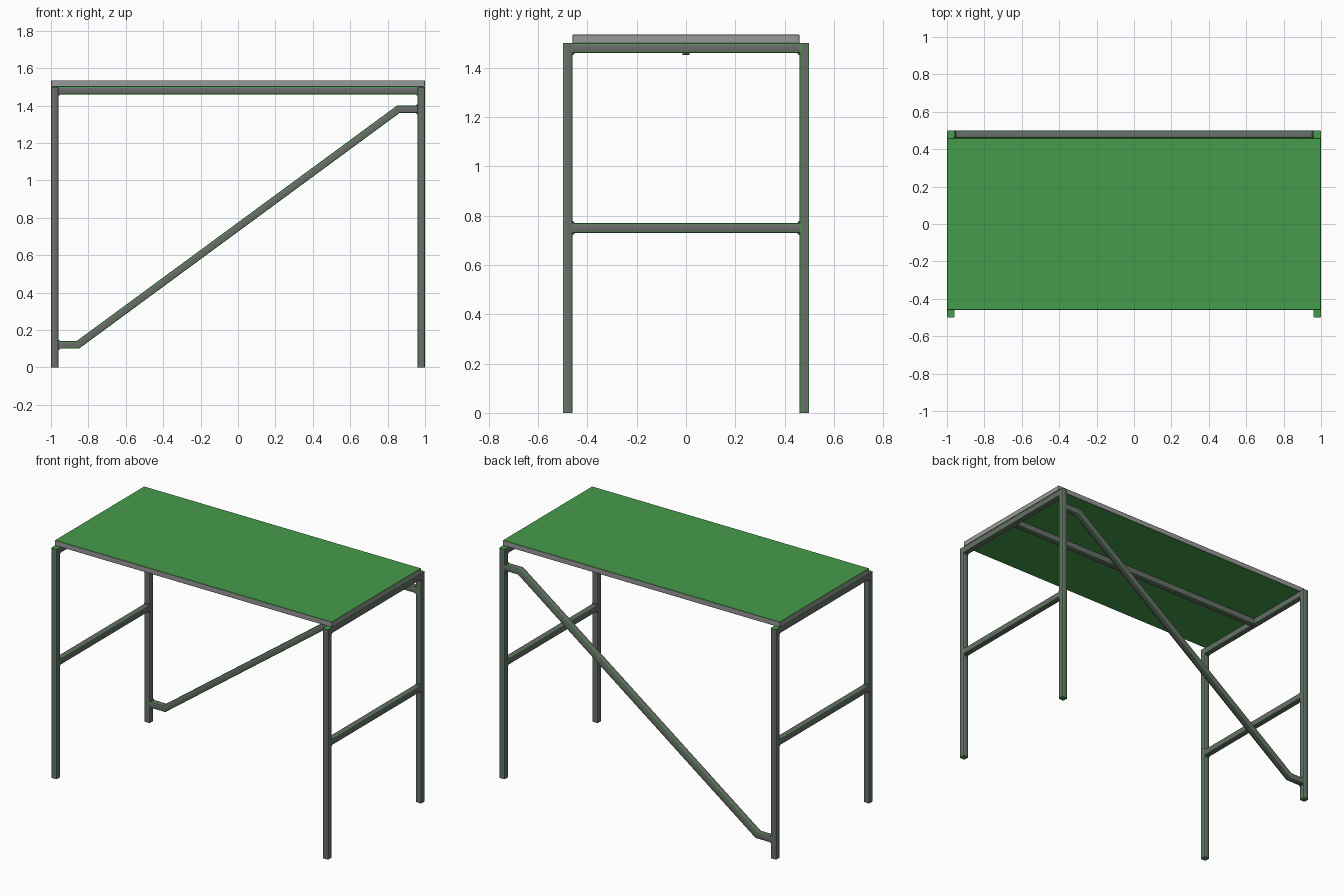
import bpy, bmesh, math
from mathutils import Vector

if "Cube" in bpy.data.objects:
    bpy.data.objects.remove(bpy.data.objects["Cube"])

W = 0.04            # tube width
R = 0.006           # tube corner radius


def colour(name, rgb):
    m = bpy.data.materials.new(name)
    m.diffuse_color = (*rgb, 1)
    m.use_nodes = True
    m.node_tree.nodes["Principled BSDF"].inputs["Base Color"].default_value = m.diffuse_color
    return m


GREEN = colour("green_paint", (0.06, 0.33, 0.07))
STEEL = colour("dark_steel", (0.15, 0.15, 0.15))
EDGE = colour("light_edge", (0.32, 0.32, 0.32))


def finish(name, bm, mats, smooth=True):
    bmesh.ops.recalc_face_normals(bm, faces=bm.faces[:])
    me = bpy.data.meshes.new(name)
    bm.to_mesh(me)
    bm.free()
    for m in mats:
        me.materials.append(m)
    ob = bpy.data.objects.new(name, me)
    bpy.context.collection.objects.link(ob)
    if smooth:
        bpy.ops.object.select_all(action='DESELECT')
        ob.select_set(True)
        bpy.context.view_layer.objects.active = ob
        bpy.ops.object.shade_smooth_by_angle(angle=math.radians(35))
    return ob


def profile():
    """Rounded square, three points per corner."""
    c = W / 2 - R
    pts = []
    for k, (sx, sy) in enumerate([(1, 1), (-1, 1), (-1, -1), (1, -1)]):
        for s in range(3):
            a = math.radians(90 * k + 45 * s)
            pts.append((sx * c + R * math.cos(a), sy * c + R * math.sin(a)))
    return pts


def tube(name, path, side):
    """Sweep the rounded square along a flat path with mitred bends."""
    path = [Vector(p) for p in path]
    side = Vector(side)
    dirs = [(b - a).normalized() for a, b in zip(path, path[1:])]
    bm = bmesh.new()
    rings = []
    for i, p in enumerate(path):
        d0, d1 = dirs[max(i - 1, 0)], dirs[min(i, len(dirs) - 1)]
        t = (d0 + d1).normalized()
        up = t.cross(side) / t.dot(d1)
        rings.append([bm.verts.new(p + side * x + up * y) for x, y in profile()])
    for a, b in zip(rings, rings[1:]):
        for j in range(12):
            k = (j + 1) % 12
            f = bm.faces.new((a[j], a[k], b[k], b[j]))
            f.material_index = 1 if j % 3 == 2 else 0
    bm.faces.new(rings[0])
    bm.faces.new(rings[-1])
    return finish(name, bm, [GREEN, STEEL])


def weld(name, at, direction, length=0.03):
    """Small round bead filling an inside corner."""
    bm = bmesh.new()
    q = Vector((0, 0, 1)).rotation_difference(Vector(direction))
    bmesh.ops.create_cone(bm, cap_ends=True, segments=8, radius1=0.008,
                          radius2=0.008, depth=length)
    bmesh.ops.rotate(bm, verts=bm.verts, matrix=q.to_matrix())
    bmesh.ops.translate(bm, verts=bm.verts, vec=at)
    finish(name, bm, [STEEL])


# table top: green faces, grey rim
bm = bmesh.new()
bmesh.ops.create_cube(bm, size=1)
bmesh.ops.scale(bm, verts=bm.verts, vec=(2, 0.92, 0.035))
bmesh.ops.translate(bm, verts=bm.verts, vec=(0, 0, 1.5175))
bmesh.ops.bevel(bm, geom=bm.edges[:], offset=0.002, segments=1, affect='EDGES')
bm.normal_update()
for f in bm.faces:
    f.material_index = 1 if max(abs(f.normal.x), abs(f.normal.y)) > 0.9 else 0
finish("table_top", bm, [GREEN, EDGE], smooth=False)

# end frames: legs, middle rails, top rails and their welds
for sx, xn in ((-1, "left"), (1, "right")):
    x = 0.98 * sx
    for sy, yn in ((-1, "front"), (1, "back")):
        y = 0.48 * sy
        tube(f"{yn}_{xn}_leg", [(x, y, 0), (x, y, 1.5)], (1, 0, 0))
        for i, z in enumerate((0.73, 0.77, 1.46)):
            weld(f"{yn}_{xn}_weld_{i}", (x, 0.46 * sy, z), (1, 0, 0))
    for z, n in ((0.75, "middle"), (1.48, "top")):
        tube(f"{xn}_{n}_rail", [(x, -0.463, z), (x, 0.463, z)], (1, 0, 0))
    weld(f"{xn}_beam_weld", (0.96 * sx, 0, 1.46), (0, 1, 0))
    # welds where the back brace meets the leg
    zb = 0.75 + 0.63 * sx
    for i, dz in enumerate((-0.02, 0.02)):
        weld(f"{xn}_brace_weld_{i}", (0.96 * sx, 0.48, zb + dz), (0, 1, 0))

# beam under the middle of the top
tube("centre_beam", [(-0.963, 0, 1.48), (0.963, 0, 1.48)], (0, 1, 0))

# bent diagonal brace across the back
tube("diagonal_brace",
     [(-0.963, 0.48, 0.12), (-0.857, 0.48, 0.12),
      (0.857, 0.48, 1.38), (0.963, 0.48, 1.38)], (0, 1, 0))
